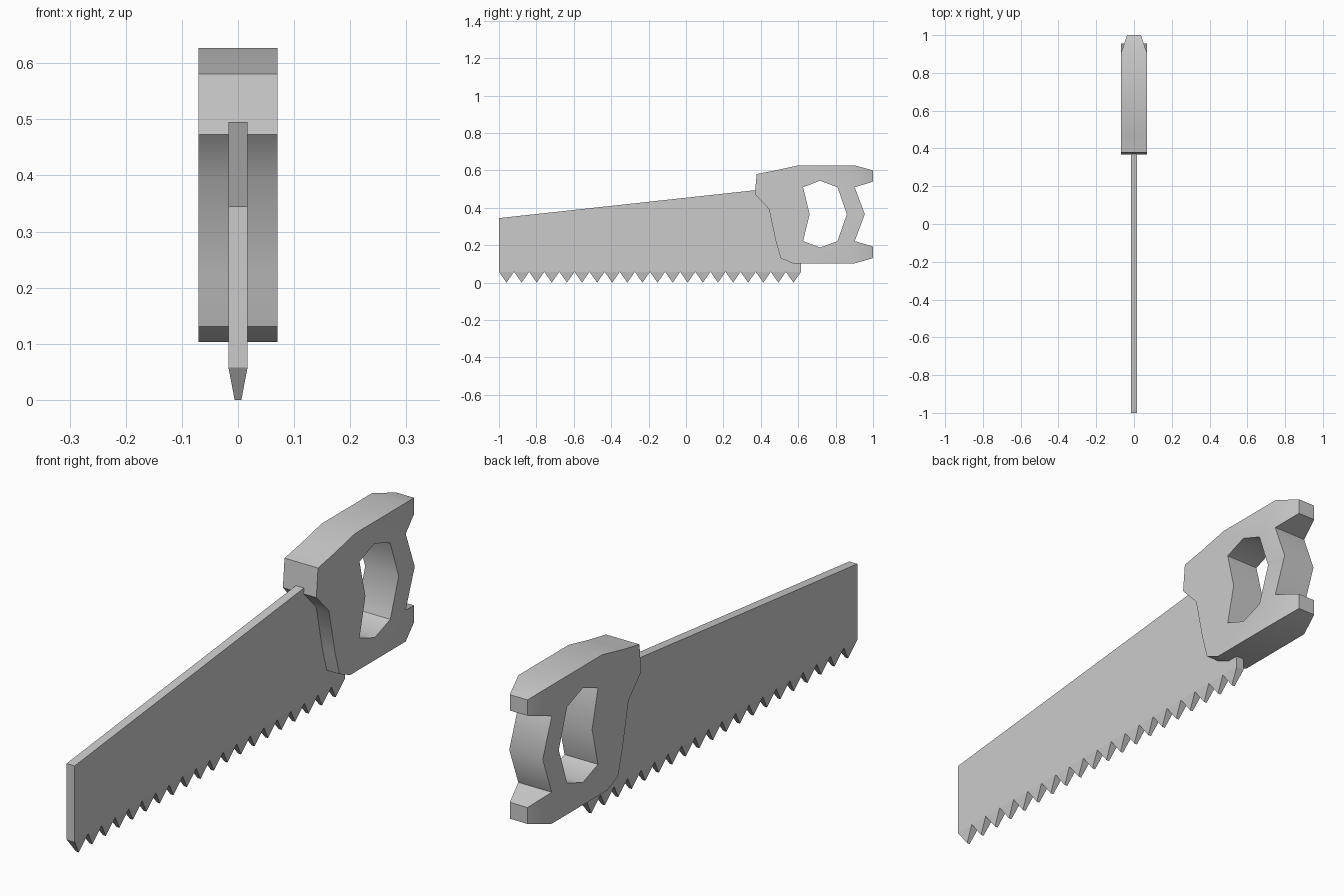
import bpy, bmesh, math

if "Cube" in bpy.data.objects:
    bpy.data.objects.remove(bpy.data.objects["Cube"])


def thicken(bm, half):
    """Give flat faces lying at x = -half a full thickness of 2 * half."""
    ret = bmesh.ops.extrude_face_region(bm, geom=bm.faces[:], use_keep_orig=True)
    top = [g for g in ret["geom"] if isinstance(g, bmesh.types.BMVert)]
    bmesh.ops.translate(bm, verts=top, vec=(2 * half, 0, 0))
    bmesh.ops.recalc_face_normals(bm, faces=bm.faces[:])


def finish(bm, name, smooth_angle=None):
    bm.normal_update()
    if smooth_angle:
        for f in bm.faces:
            f.smooth = True
        for e in bm.edges:
            e.smooth = e.calc_face_angle(3.2) < math.radians(smooth_angle)
    mesh = bpy.data.meshes.new(name)
    bm.to_mesh(mesh)
    bm.free()
    obj = bpy.data.objects.new(name, mesh)
    bpy.context.collection.objects.link(obj)
    return obj


# Blade: plate with a row of teeth narrowing towards their tips
HALF, TIP_HALF, TEETH = 0.017, 0.006, 20
START, END, ROOT = -1.0, 0.615, 0.058
pitch = (END - START) / TEETH
bm = bmesh.new()
roots = [bm.verts.new((-HALF, START + i * pitch, ROOT)) for i in range(TEETH + 1)]
tips = [bm.verts.new((-HALF, START + (i + 0.5) * pitch, 0)) for i in range(TEETH)]
top = [bm.verts.new((-HALF, END, 0.521)), bm.verts.new((-HALF, START, 0.345))]
bm.faces.new(roots + top)
for i, tip in enumerate(tips):
    bm.faces.new((roots[i], tip, roots[i + 1]))
thicken(bm, HALF)
for v in bm.verts:
    if v.co.z < 0.001:
        v.co.x = math.copysign(TIP_HALF, v.co.x)
finish(bm, "blade")

# Handle: outline with a grip hole, plus two horns at the back
HALF, HORN_HALF = 0.07, 0.037
outline = [(0.378, 0.581), (0.48, 0.6), (0.6, 0.627), (0.902, 0.627),
           (0.902, 0.51), (0.956, 0.366), (0.902, 0.222), (0.902, 0.103),
           (0.57, 0.103), (0.506, 0.131), (0.48, 0.222), (0.443, 0.394),
           (0.368, 0.473)]
hole = [(0.717, 0.545), (0.81, 0.51), (0.86, 0.366), (0.81, 0.222),
        (0.717, 0.188), (0.626, 0.222), (0.661, 0.366), (0.626, 0.51)]
bm = bmesh.new()
edges, loops = [], []
for pts in (outline, hole):
    vs = [bm.verts.new((-HALF, y, z)) for y, z in pts]
    edges += [bm.edges.new((vs[i - 1], vs[i])) for i in range(len(vs))]
    loops.append(vs)
bmesh.ops.triangle_fill(bm, use_beauty=True, edges=edges, normal=(-1, 0, 0))
rim = loops[0]
for a, b, za, zb in ((rim[3], rim[4], 0.6, 0.54), (rim[6], rim[7], 0.193, 0.131)):
    bm.faces.new((a, b, bm.verts.new((-HALF, 1.0, zb)), bm.verts.new((-HALF, 1.0, za))))
bmesh.ops.recalc_face_normals(bm, faces=bm.faces[:])
thicken(bm, HALF)
for v in bm.verts:
    if v.co.y > 0.99:
        v.co.x = math.copysign(HORN_HALF, v.co.x)
bmesh.ops.dissolve_limit(bm, angle_limit=0.01, verts=bm.verts[:], edges=bm.edges[:])
bmesh.ops.triangulate(bm, faces=[f for f in bm.faces if len(f.verts) > 4])
finish(bm, "handle", 45)
